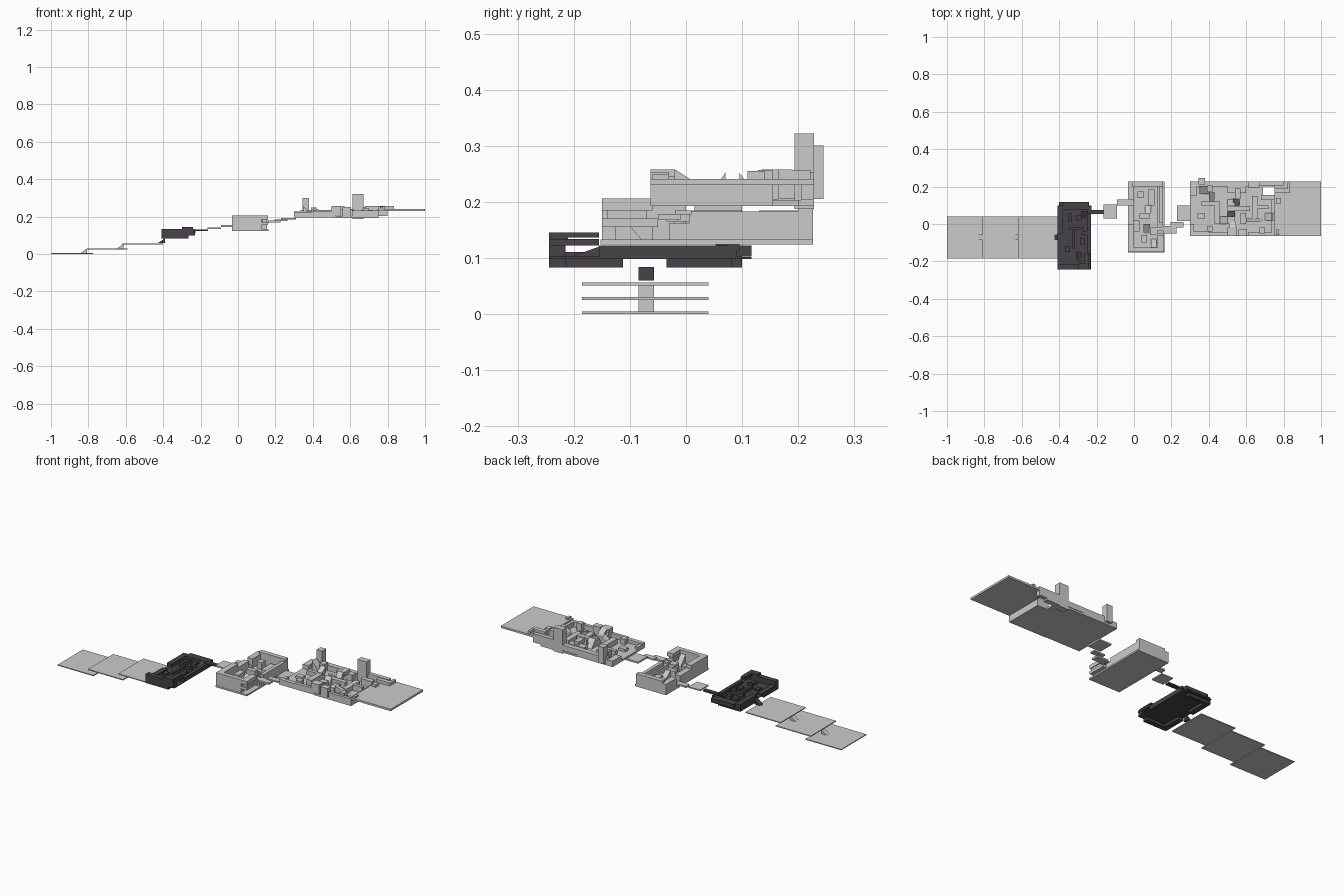
import bpy
from mathutils import Vector

dark = bpy.data.materials.new("charcoal")
dark.diffuse_color = (0.065, 0.055, 0.065, 1)

FACES = [(0, 3, 2, 1), (4, 5, 6, 7), (0, 1, 5, 4), (1, 2, 6, 5), (2, 3, 7, 6), (3, 0, 4, 7)]


def build(name, boxes=(), ramps=(), mat=None):
    """Boxes: x0,x1,y0,y1,z0,z1. Ramps add the side ('+x','-x','+y','-y') that stays high."""
    verts, faces = [], []
    for b in list(boxes) + list(ramps):
        x0, x1, y0, y1, z0, z1 = b[:6]
        high = b[6] if len(b) > 6 else None
        n = len(verts)
        for z in (z0, z1):
            for x, y in ((x0, y0), (x1, y0), (x1, y1), (x0, y1)):
                zz = z
                if high and z == z1:
                    up = {'+x': x == x1, '-x': x == x0, '+y': y == y1, '-y': y == y0}[high]
                    zz = z1 if up else z0 + 0.001
                verts.append(Vector((x, y, zz)))
        faces += [tuple(i + n for i in f) for f in FACES]
    mesh = bpy.data.meshes.new(name)
    mesh.from_pydata(verts, [], faces)
    ob = bpy.data.objects.new(name, mesh)
    bpy.context.collection.objects.link(ob)
    if mat:
        mesh.materials.append(mat)
    return ob


# three stepped entry platforms, each with a small ramp to the next
for i, (x0, x1) in enumerate([(-1, -0.775), (-0.81, -0.59), (-0.62, -0.4)]):
    z = 0.0255 * i
    build(f"entry_platform_{i + 1}", [(x0, x1, -0.185, 0.04, z, z + 0.005)])
for i, x in enumerate((-0.84, -0.645)):
    z = 0.0255 * i + 0.005
    build(f"entry_ramp_{i + 1}", ramps=[(x, x + 0.032, -0.085, -0.057, z, z + 0.022, '+x')])
build("dark_ramp", ramps=[(-0.425, -0.39, -0.085, -0.057, 0.06, 0.084, '+x')], mat=dark)

# dark building: floor, skirts, walls
build("dark_floor", [(-0.41, -0.23, -0.242, 0.1, 0.098, 0.103),
                     (-0.4, -0.24, 0.1, 0.117, 0.098, 0.102)], mat=dark)
build("dark_base_walls", [
    (-0.41, -0.265, -0.244, -0.215, 0.083, 0.1),
    (-0.41, -0.38, -0.244, -0.112, 0.083, 0.1),
    (-0.41, -0.38, -0.035, 0.1, 0.083, 0.1),
    (-0.41, -0.27, 0.08, 0.1, 0.083, 0.1)], mat=dark)
build("dark_walls", [
    (-0.41, -0.38, -0.215, -0.09, 0.103, 0.111),
    (-0.41, -0.38, -0.05, 0.1, 0.103, 0.122),
    (-0.41, -0.262, -0.244, -0.215, 0.1, 0.133),
    (-0.38, -0.24, 0.075, 0.117, 0.103, 0.122),
    (-0.25, -0.23, -0.155, 0.09, 0.103, 0.122),
    (-0.262, -0.235, -0.244, -0.215, 0.103, 0.133)], mat=dark)
build("dark_upper_ledge", [
    (-0.262, -0.232, -0.244, -0.155, 0.122, 0.134),
    (-0.30, -0.24, -0.244, -0.21, 0.133, 0.145),
    (-0.265, -0.24, -0.21, -0.155, 0.136, 0.145)], mat=dark)
build("dark_interior_blocks", [
    (-0.33, -0.315, -0.13, -0.03, 0.103, 0.121),
    (-0.35, -0.27, -0.03, -0.015, 0.103, 0.122),
    (-0.29, -0.265, -0.11, -0.075, 0.103, 0.115),
    (-0.35, -0.335, 0.01, 0.06, 0.103, 0.118),
    (-0.31, -0.28, 0.02, 0.045, 0.103, 0.122),
    (-0.37, -0.345, -0.15, -0.12, 0.103, 0.113),
    (-0.28, -0.25, -0.06, -0.04, 0.103, 0.117)],
    [(-0.31, -0.28, -0.2, -0.15, 0.103, 0.122, '+y'),
     (-0.28, -0.25, 0.03, 0.07, 0.103, 0.124, '+y')], mat=dark)
build("dark_bridge", [(-0.25, -0.16, 0.053, 0.076, 0.122, 0.131),
                      (-0.245, -0.228, 0.076, 0.095, 0.112, 0.125)], mat=dark)

# stepping links between the buildings
links = [(-0.162, -0.09, 0.03, 0.105, 0.135, 0.142), (-0.092, -0.02, 0.1, 0.13, 0.144, 0.154),
         (0.12, 0.165, -0.035, -0.015, 0.165, 0.175), (0.155, 0.228, -0.05, -0.01, 0.168, 0.178),
         (0.195, 0.265, -0.02, 0.01, 0.177, 0.185), (0.23, 0.31, 0.015, 0.1, 0.184, 0.193)]
for i, b in enumerate(links):
    build(f"link_step_{i + 1}", [b])

# middle building: floor, perimeter walls, fittings
build("middle_floor", [(-0.033, 0.162, -0.152, 0.226, 0.124, 0.133)])
build("middle_walls", [
    (-0.033, 0.0, -0.15, 0.1, 0.133, 0.185),
    (-0.033, 0.0, 0.13, 0.226, 0.133, 0.185),
    (-0.033, 0.0, 0.1, 0.13, 0.133, 0.146),
    (-0.033, 0.125, -0.15, -0.125, 0.133, 0.187),
    (-0.01, 0.155, 0.2, 0.226, 0.133, 0.197),
    (0.125, 0.155, -0.03, 0.2, 0.133, 0.162),
    (0.125, 0.16, -0.15, -0.05, 0.155, 0.17),
    (0.135, 0.155, 0.005, 0.2, 0.162, 0.183)])
build("middle_upper_walls", [
    (-0.033, 0.0, -0.15, 0.0, 0.185, 0.206),
    (0.0, 0.125, -0.15, -0.125, 0.187, 0.206),
    (0.125, 0.16, -0.15, -0.06, 0.185, 0.206),
    (0.13, 0.155, -0.14, -0.07, 0.17, 0.185)])
build("middle_interior_blocks", [
    (0.02, 0.05, 0.14, 0.175, 0.133, 0.172),
    (0.075, 0.11, 0.1, 0.185, 0.133, 0.158),
    (0.03, 0.085, 0.03, 0.055, 0.133, 0.175),
    (0.0, 0.03, -0.04, 0.02, 0.133, 0.165),
    (0.085, 0.125, -0.06, -0.02, 0.133, 0.168),
    (0.04, 0.07, -0.1, -0.06, 0.133, 0.155)],
    [(0.06, 0.09, 0.055, 0.1, 0.133, 0.172, '-y'),
     (0.05, 0.085, -0.05, 0.0, 0.133, 0.167, '+y'),
     (0.09, 0.12, -0.125, -0.08, 0.133, 0.186, '-y')])

# large building: lower floor with a shaft, raised terrace, edges
build("large_lower_floor", [
    (0.3, 0.52, -0.063, 0.228, 0.195, 0.205),
    (0.52, 0.752, -0.063, 0.155, 0.193, 0.203),
    (0.52, 0.69, 0.155, 0.228, 0.193, 0.203),
    (0.69, 0.752, 0.2, 0.228, 0.193, 0.203)])
build("raised_terrace", [(0.75, 1.0, -0.063, 0.228, 0.23, 0.241)])
build("large_edge_walls", [
    (0.3, 0.4, -0.063, -0.04, 0.205, 0.225),
    (0.4, 0.5, -0.063, -0.045, 0.205, 0.229),
    (0.61, 0.752, -0.063, -0.045, 0.203, 0.232),
    (0.3, 0.335, 0.15, 0.228, 0.205, 0.228),
    (0.335, 0.615, 0.2, 0.228, 0.205, 0.236),
    (0.67, 0.8, 0.205, 0.228, 0.203, 0.252),
    (0.3, 0.32, -0.04, 0.0, 0.205, 0.22),
    (0.735, 0.752, -0.045, 0.155, 0.203, 0.232)])

# two towers on the back edge
build("tall_tower", [(0.613, 0.67, 0.193, 0.228, 0.187, 0.322)])
build("short_tower", [(0.345, 0.38, 0.21, 0.245, 0.205, 0.3)])

# front and back rooms
build("front_rooms", [
    (0.5, 0.55, -0.063, -0.02, 0.205, 0.258),
    (0.56, 0.605, -0.063, -0.03, 0.203, 0.252),
    (0.39, 0.42, -0.04, -0.01, 0.205, 0.235),
    (0.67, 0.7, -0.05, -0.02, 0.203, 0.245)],
    [(0.51, 0.545, -0.02, 0.01, 0.238, 0.258, '-y')])
build("back_rooms", [
    (0.5, 0.6, 0.165, 0.2, 0.205, 0.24),
    (0.68, 0.75, 0.128, 0.155, 0.203, 0.257),
    (0.75, 0.835, 0.165, 0.19, 0.241, 0.258),
    (0.39, 0.42, 0.17, 0.205, 0.205, 0.25),
    (0.54, 0.57, 0.135, 0.19, 0.235, 0.258)])
build("central_blocks", [
    (0.5, 0.62, 0.07, 0.095, 0.205, 0.24),
    (0.5, 0.54, 0.0, 0.04, 0.205, 0.24),
    (0.57, 0.6, 0.0, 0.06, 0.203, 0.23),
    (0.36, 0.46, 0.1, 0.12, 0.205, 0.228),
    (0.43, 0.46, 0.0, 0.1, 0.205, 0.235),
    (0.63, 0.66, 0.03, 0.15, 0.203, 0.228),
    (0.66, 0.72, 0.08, 0.1, 0.203, 0.235),
    (0.34, 0.38, 0.03, 0.06, 0.205, 0.22)])
build("central_ramps", ramps=[
    (0.5, 0.54, 0.04, 0.07, 0.205, 0.252, '+y'),
    (0.5, 0.54, 0.095, 0.13, 0.205, 0.252, '-y'),
    (0.53, 0.565, 0.1, 0.135, 0.205, 0.258, '+y'),
    (0.35, 0.4, 0.16, 0.2, 0.205, 0.257, '-x'),
    (0.46, 0.5, 0.0, 0.04, 0.205, 0.24, '+x'),
    (0.4, 0.43, 0.12, 0.17, 0.205, 0.24, '+y'),
    (0.6, 0.69, 0.01, 0.03, 0.203, 0.24, '-x'),
    (0.7, 0.752, 0.02, 0.06, 0.203, 0.241, '+x')])
# low screens on the terrace
build("terrace_screens", [(0.76, 0.775, -0.06, -0.03, 0.241, 0.25),
                          (0.76, 0.785, 0.11, 0.14, 0.241, 0.255),
                          (0.82, 0.835, 0.19, 0.222, 0.241, 0.257)])
